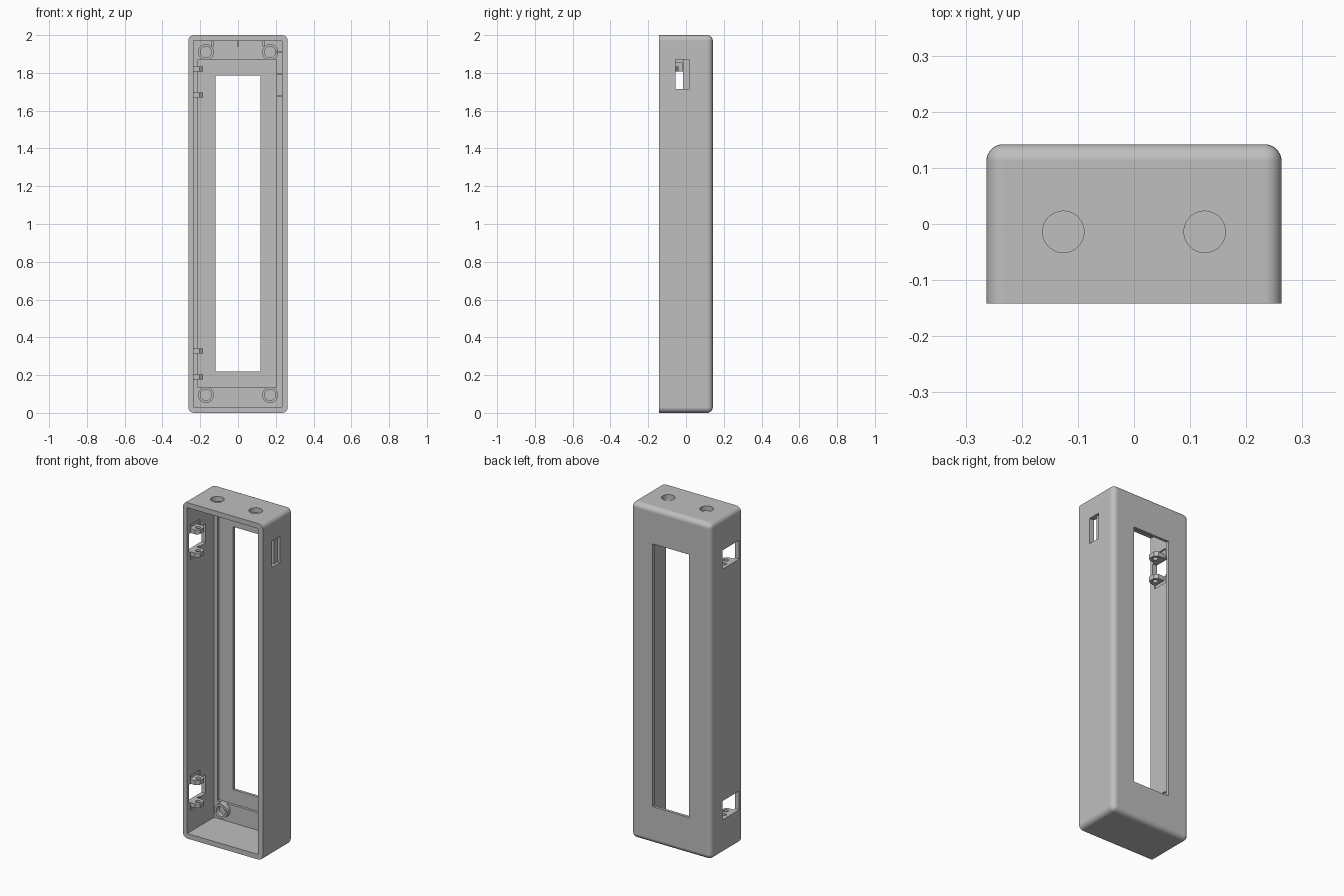
import bpy, bmesh, math
from mathutils import Matrix, Vector

old = bpy.data.objects.get("Cube")
if old:
    bpy.data.objects.remove(old, do_unlink=True)

grey = bpy.data.materials.new("plain grey")
grey.use_nodes = True
grey.diffuse_color = (0.52, 0.52, 0.52, 1)
grey.node_tree.nodes["Principled BSDF"].inputs["Base Color"].default_value = grey.diffuse_color


def finish(bm, name):
    bmesh.ops.recalc_face_normals(bm, faces=bm.faces)
    mesh = bpy.data.meshes.new(name)
    bm.to_mesh(mesh)
    bm.free()
    obj = bpy.data.objects.new(name, mesh)
    bpy.context.collection.objects.link(obj)
    mesh.materials.append(grey)
    return obj


def box(name, x, y, z, round_edges=0):
    """Box from three (low, high) ranges; optionally round all but the front rim."""
    bm = bmesh.new()
    bmesh.ops.create_cube(bm, size=1)
    for v in bm.verts:
        v.co = [r[0] if c < 0 else r[1] for c, r in zip(v.co, (x, y, z))]
    if round_edges:
        edges = [e for e in bm.edges if max(v.co.y for v in e.verts) > 0]
        bmesh.ops.bevel(bm, geom=edges, offset=round_edges, segments=8,
                        profile=0.5, affect='EDGES')
    return finish(bm, name)


def cylinder(name, centre, radius, length, axis='Z'):
    bm = bmesh.new()
    turn = Matrix.Rotation(math.pi / 2, 4, 'X') if axis == 'Y' else Matrix()
    bmesh.ops.create_cone(bm, cap_ends=True, segments=32, radius1=radius, radius2=radius,
                          depth=length, matrix=Matrix.Translation(centre) @ turn)
    return finish(bm, name)


def prism(name, outline, z):
    """Extrude an x-y outline between two heights."""
    bm = bmesh.new()
    face = bm.faces.new([bm.verts.new((px, py, z[0])) for px, py in outline])
    top = bmesh.ops.extrude_face_region(bm, geom=[face])["geom"]
    verts = [g for g in top if isinstance(g, bmesh.types.BMVert)]
    bmesh.ops.translate(bm, verts=verts, vec=Vector((0, 0, z[1] - z[0])))
    return finish(bm, name)


def cut(target, cutter):
    mod = target.modifiers.new("cut", 'BOOLEAN')
    mod.operation = 'DIFFERENCE'
    mod.solver = 'EXACT'
    mod.object = cutter
    bpy.context.view_layer.objects.active = target
    bpy.ops.object.modifier_apply(modifier=mod.name)
    bpy.data.objects.remove(cutter, do_unlink=True)


def smooth(obj):
    bpy.ops.object.select_all(action='DESELECT')
    obj.select_set(True)
    bpy.context.view_layer.objects.active = obj
    bpy.ops.object.shade_smooth_by_angle(angle=math.radians(30))


LEFT, RIGHT = -0.235, 0.232      # inner wall faces
PLATE = 0.11                     # inner face of the back plate
OPENINGS = (0.258, 1.751)        # middle heights of the side openings

# Housing: rounded tray, open at the front
housing = box("housing", (-0.263, 0.263), (-0.142, 0.142), (0, 2), 0.03)
cut(housing, box("cavity", (LEFT, RIGHT), (-0.3, PLATE), (0.03, 1.97)))
cut(housing, box("display_recess", (-0.213, 0.205), (0, 0.125), (0.135, 1.87)))
cut(housing, box("window", (-0.12, 0.12), (0, 0.3), (0.22, 1.785)))

# Round holes in the top
for x in (-0.126, 0.126):
    cut(housing, cylinder("top_hole", (x, -0.014, 2), 0.037, 0.2))

# Switch slot: stepped recess with a through slot
cut(housing, box("switch_recess", (0.247, 0.4), (-0.055, 0.018), (1.715, 1.87)))
cut(housing, box("switch_slot", (0.2, 0.4), (-0.055, -0.015), (1.715, 1.87)))

# Side openings with a shallow pocket behind each
for z in OPENINGS:
    cut(housing, box("pocket", (-0.243, -0.2), (-0.11, -0.02), (z - 0.105, z + 0.105)))
    cut(housing, box("opening", (-0.4, -0.2), (-0.125, 0.032), (z - 0.056, z + 0.056)))
smooth(housing)
normals = housing.modifiers.new("weighted_normals", 'WEIGHTED_NORMAL')
normals.keep_sharp = True

# Pierced tabs above and below each side opening
tab_outline = [(-0.25, -0.11), (-0.205, -0.11), (-0.185, -0.095),
               (-0.185, -0.055), (-0.205, -0.04), (-0.25, -0.04)]
for z in OPENINGS:
    for side in (-1, 1):
        mid = z + side * 0.069
        tab = prism("hinge_tab", tab_outline, (mid - 0.013, mid + 0.013))
        cut(tab, cylinder("pin_hole", (-0.21, -0.075, mid), 0.014, 0.1))
        smooth(tab)

# Screw bosses in the corners of the back plate
for x in (-0.17, 0.17):
    for z in (0.095, 1.91):
        boss = cylinder("screw_boss", (x, 0.097, z), 0.042, 0.036, 'Y')
        cut(boss, cylinder("screw_hole", (x, 0.08, z), 0.029, 0.056, 'Y'))
        smooth(boss)

# Thin stiffening ribs on the top wall and the switch wall
for x in (-0.135, 0, 0.135):
    box("top_rib", (x - 0.004, x + 0.004), (0.03, PLATE + 0.004), (1.94, 1.975))
for z in (1.68, 1.795, 1.91):
    box("side_rib", (0.205, RIGHT + 0.004), (0.03, PLATE + 0.004), (z - 0.004, z + 0.004))
